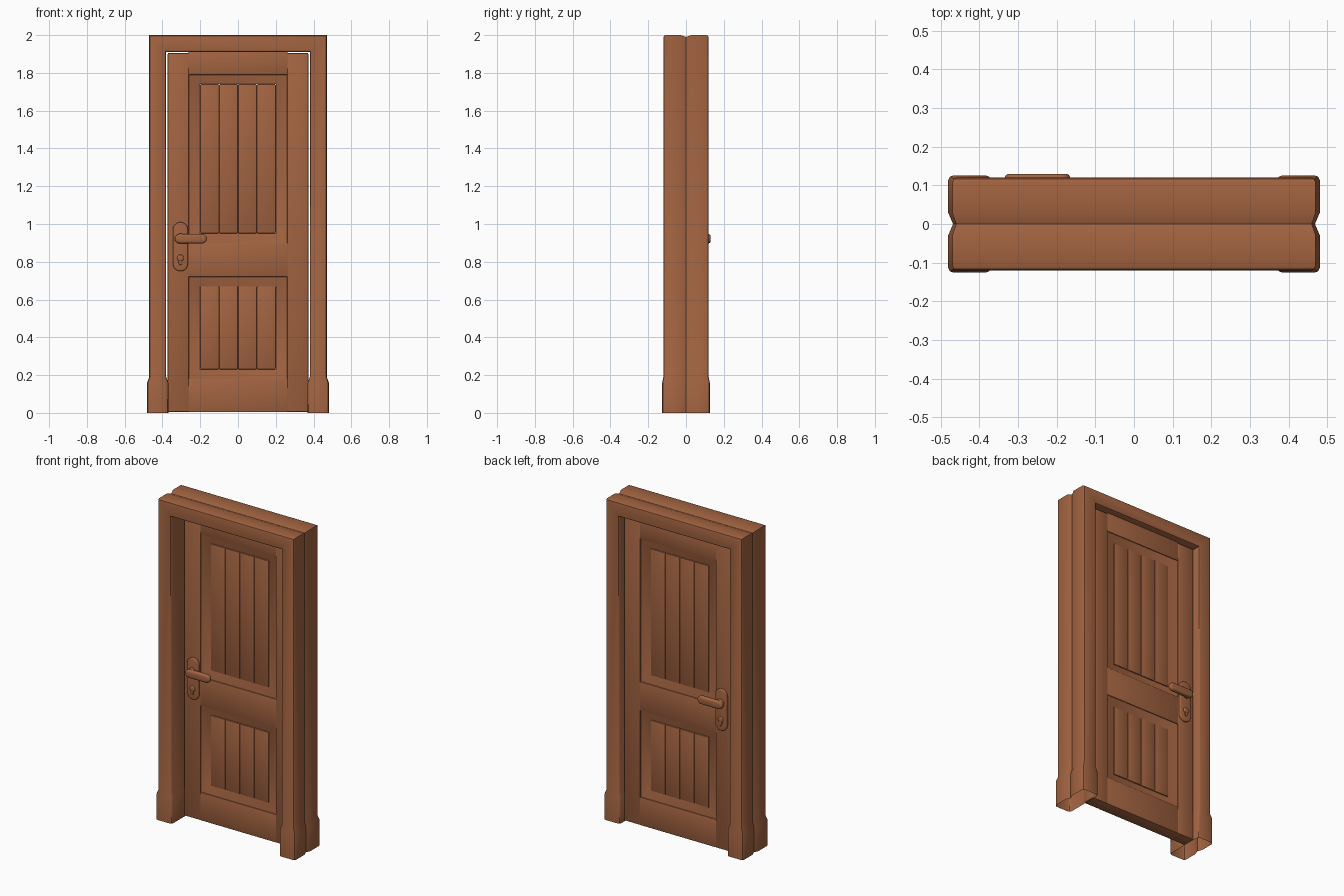
import bpy, bmesh, math
from mathutils import Vector

if "Cube" in bpy.data.objects:
    bpy.data.objects.remove(bpy.data.objects["Cube"])

wood = bpy.data.materials.new("warm brown wood")
wood.diffuse_color = (0.36, 0.125, 0.052, 1)
wood.use_nodes = True
wood.node_tree.nodes["Principled BSDF"].inputs["Base Color"].default_value = wood.diffuse_color


def finish(name, bm, bevel=0, segments=2):
    """Turn a bmesh into a smooth-shaded, coloured object."""
    bmesh.ops.recalc_face_normals(bm, faces=bm.faces)
    if bevel:
        bmesh.ops.bevel(bm, geom=list(bm.edges), offset=bevel, segments=segments,
                        affect='EDGES', profile=0.5, clamp_overlap=True)
    me = bpy.data.meshes.new(name)
    bm.to_mesh(me)
    bm.free()
    me.materials.append(wood)
    me.shade_smooth()
    me.set_sharp_from_angle(angle=math.radians(35))
    ob = bpy.data.objects.new(name, me)
    bpy.context.collection.objects.link(ob)
    return ob


def box(name, x0, x1, y0, y1, z0, z1, bevel=0.004):
    bm = bmesh.new()
    bmesh.ops.create_cube(bm, size=1)
    for v in bm.verts:
        v.co = Vector(((x0 + x1) / 2 + v.co.x * (x1 - x0),
                       (y0 + y1) / 2 + v.co.y * (y1 - y0),
                       (z0 + z1) / 2 + v.co.z * (z1 - z0)))
    return finish(name, bm, bevel)


def loft(name, rings, closed=False):
    """Skin a list of equal closed rings."""
    bm = bmesh.new()
    vs = [[bm.verts.new(p) for p in r] for r in rings]
    n, m = len(vs), len(vs[0])
    for i in range(n if closed else n - 1):
        a, b = vs[i], vs[(i + 1) % n]
        for j in range(m):
            k = (j + 1) % m
            bm.faces.new((a[j], a[k], b[k], b[j]))
    return finish(name, bm)


def pill(name, cx, cz, w, h, y0, y1, bevel=0.006, n=10):
    """Plate with round ends, in the door plane."""
    r = min(w, h) / 2
    bm = bmesh.new()
    pts = []
    for sx, sz, a0 in ((1, 1, 0), (-1, 1, 90), (-1, -1, 180), (1, -1, 270)):
        for i in range(n // 2 + 1):
            a = math.radians(a0 + 90 * i / (n // 2))
            p = Vector((cx + sx * (w / 2 - r) + r * math.cos(a), y0,
                        cz + sz * (h / 2 - r) + r * math.sin(a)))
            if all((p - q).length > 1e-5 for q in pts):
                pts.append(p)
    f = bm.faces.new([bm.verts.new(p) for p in pts])
    ext = bmesh.ops.extrude_face_region(bm, geom=[f])
    for v in ext['geom']:
        if isinstance(v, bmesh.types.BMVert):
            v.co.y = y1
    bmesh.ops.recalc_face_normals(bm, faces=bm.faces)
    rims = [e for e in bm.edges if abs(e.verts[0].co.y - e.verts[1].co.y) < 1e-6]
    bmesh.ops.bevel(bm, geom=rims, offset=bevel, segments=3, affect='EDGES', profile=0.5)
    return finish(name, bm)


# Door frame: grooved profile swept up, across and down, wider at the feet
half = [(0, 0.108), (0.004, 0.116), (0.012, 0.12), (0.078, 0.12),
        (0.086, 0.117), (0.09, 0.108), (0.09, 0.028)]
profile = half + [(0.08, 0)] + [(u, -y) for u, y in reversed(half)]
foot = [(0.045 + (u - 0.045) * 1.24, y * 1.05) for u, y in profile]
W, H = 0.38, 1.91


def jamb(sx, prof, z):
    return [(sx * (W + u), y, z) for u, y in prof]


def corner(sx):
    return [(sx * (W + u), y, H + u) for u, y in profile]


left = [jamb(-1, foot, 0), jamb(-1, foot, 0.16), jamb(-1, profile, 0.19), corner(-1)]
right = [jamb(1, foot, 0), jamb(1, foot, 0.16), jamb(1, profile, 0.19), corner(1)]
loft("door_frame", left + right[::-1])

# Door leaf: stiles and rails
D0, D1 = 0.0, 0.08
for side, s in (("left", -1), ("right", 1)):
    xa, xb = sorted((s * 0.26, s * 0.372))
    box(side + "_stile", xa, xb, D0, D1, 0.005, 1.905)
for name, z0, z1 in (("bottom_rail", 0.005, 0.18), ("middle_rail", 0.72, 0.90),
                     ("top_rail", 1.79, 1.912)):
    box(name, -0.262, 0.262, D0, D1, z0, z1, 0.003)

# Panels: sloped moulding around four bevelled planks, visible on both faces
slope = [(0, 0.005), (0.062, 0.022), (0.062, 0.058), (0, 0.075)]
for name, z0, z1 in (("lower", 0.18, 0.72), ("upper", 0.90, 1.79)):
    rings = []
    for sx, top in ((-1, 0), (1, 0), (1, 1), (-1, 1)):
        rings.append([(sx * (0.262 - d), y, z1 - d * 0.8 if top else z0 + d * 0.8)
                      for d, y in slope])
    loft(name + "_panel_moulding", rings, closed=True)
    for i in range(4):
        x = -0.2 + 0.1 * i
        box(f"{name}_panel_plank_{i + 1}", x, x + 0.1, 0.016, 0.064,
            z0 + 0.05, z1 - 0.05, 0.005)

# Handle set on each face of the door
for side, face, s in (("front", D0, -1), ("back", D1, 1)):
    pill(side + "_handle_plate", -0.305, 0.88, 0.08, 0.26, face - s * 0.004, face + s * 0.014)
    pill(side + "_handle_hub", -0.305, 0.925, 0.05, 0.05, face, face + s * 0.035)
    pill(side + "_handle_lever", -0.25, 0.922, 0.17, 0.05, face + s * 0.02,
         face + s * 0.05, bevel=0.012)
    pill(side + "_lock_cylinder", -0.305, 0.82, 0.036, 0.036, face, face + s * 0.022)
    pill(side + "_lock_slot", -0.305, 0.803, 0.018, 0.04, face, face + s * 0.02, bevel=0.003)
